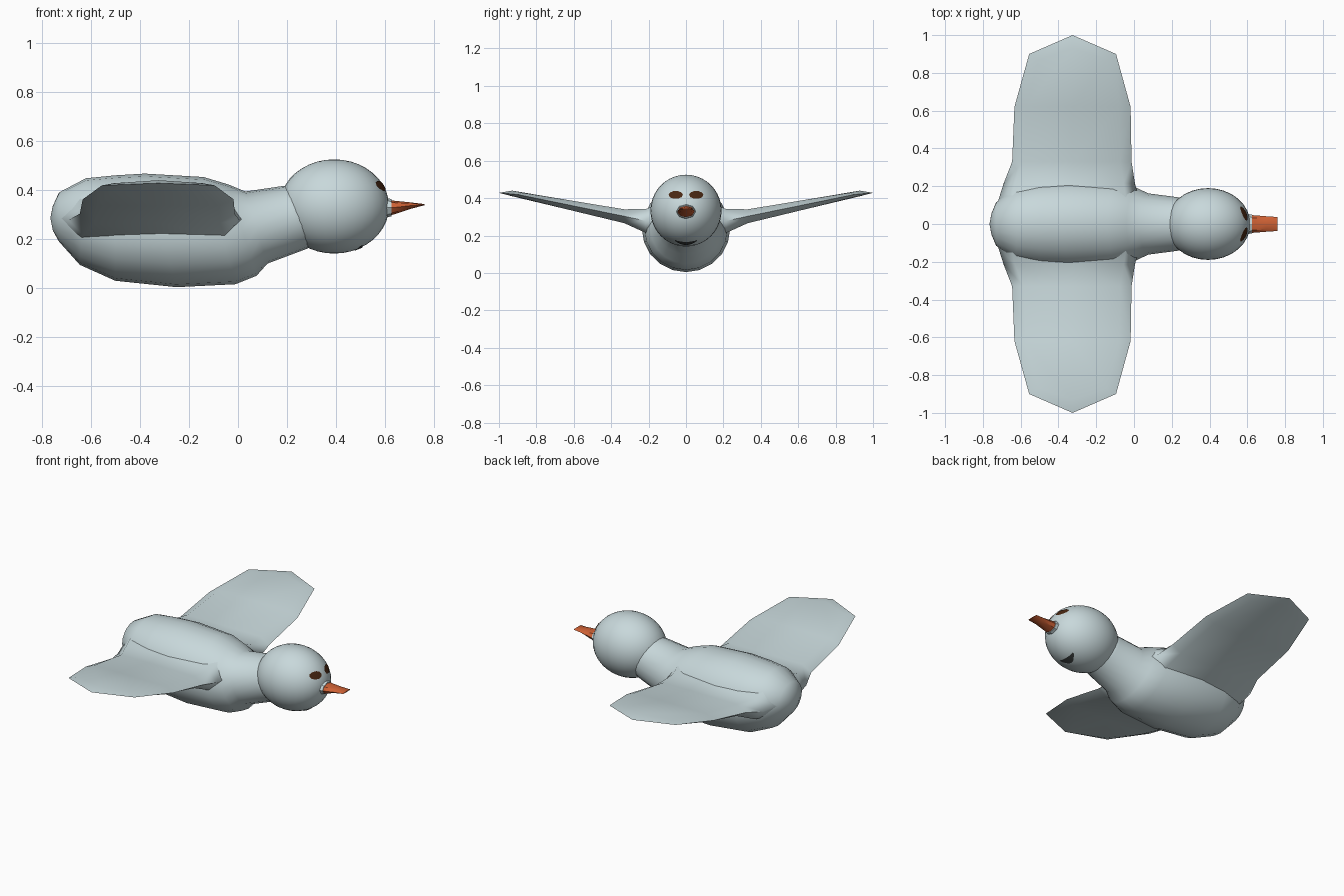
import bpy, bmesh, math
from mathutils import Vector

if "Cube" in bpy.data.objects:
    bpy.data.objects.remove(bpy.data.objects["Cube"])


def material(name, rgb):
    m = bpy.data.materials.new(name)
    m.diffuse_color = (*rgb, 1)
    m.use_nodes = True
    m.node_tree.nodes["Principled BSDF"].inputs["Base Color"].default_value = m.diffuse_color
    return m


FEATHER = material("pale blue grey", (0.58, 0.69, 0.71))
ORANGE = material("orange", (0.62, 0.12, 0.035))
BROWN = material("dark brown", (0.065, 0.02, 0.006))
CHARCOAL = material("charcoal", (0.04, 0.045, 0.045))


def make(name, verts, faces, mat, angle=80):
    mesh = bpy.data.meshes.new(name)
    mesh.from_pydata([tuple(v) for v in verts], [], faces)
    bm = bmesh.new()
    bm.from_mesh(mesh)
    bmesh.ops.recalc_face_normals(bm, faces=bm.faces)
    bm.to_mesh(mesh)
    bm.free()
    ob = bpy.data.objects.new(name, mesh)
    bpy.context.collection.objects.link(ob)
    mesh.materials.append(mat)
    bpy.ops.object.select_all(action='DESELECT')
    ob.select_set(True)
    bpy.context.view_layer.objects.active = ob
    bpy.ops.object.shade_smooth_by_angle(angle=math.radians(angle))
    return ob


def loft(rings, start=None, end=None):
    """Join equal rings into a skin; each end is a cap or a fan to a point."""
    n = len(rings[0])
    verts = [v for r in rings for v in r]
    faces = [(a * n + i, a * n + (i + 1) % n, (a + 1) * n + (i + 1) % n, (a + 1) * n + i)
             for a in range(len(rings) - 1) for i in range(n)]
    for base, tip in ((0, start), ((len(rings) - 1) * n, end)):
        if tip is None:
            faces.append(tuple(range(base, base + n)))
        else:
            verts.append(tip)
            faces += [(base + i, base + (i + 1) % n, len(verts) - 1) for i in range(n)]
    return verts, faces


def oval(xt, zt, xb, zb, hw, n=20):
    """Cross-section between a top point and a bottom point."""
    ring = []
    for i in range(n):
        a = 2 * math.pi * i / n
        c = math.cos(a)
        ring.append(((xt + xb) / 2 + c * (xt - xb) / 2, hw * math.sin(a),
                     (zt + zb) / 2 + c * (zt - zb) / 2))
    return ring


# Body and neck: top x, top z, bottom x, bottom z, half width
stations = [
    (-0.755, 0.335, -0.755, 0.235, 0.055),
    (-0.73, 0.39, -0.73, 0.19, 0.115),
    (-0.62, 0.448, -0.645, 0.095, 0.195),
    (-0.50, 0.460, -0.50, 0.03, 0.225),
    (-0.38, 0.467, -0.25, 0.004, 0.236),
    (-0.14, 0.453, -0.01, 0.016, 0.222),
    (-0.04, 0.423, 0.075, 0.05, 0.19),
    (0.03, 0.394, 0.12, 0.10, 0.162),
    (0.18, 0.416, 0.28, 0.16, 0.142),
    (0.27, 0.42, 0.36, 0.20, 0.12),
]
make("body", *loft([oval(*s) for s in stations], start=(-0.765, 0, 0.285)), FEATHER)

# Head
HC, HR = Vector((0.392, 0, 0.333)), Vector((0.224, 0.19, 0.192))
bpy.ops.mesh.primitive_uv_sphere_add(segments=32, ring_count=20, radius=1, location=HC)
head = bpy.context.object
head.name = "head"
head.scale = HR
bpy.ops.object.transform_apply(location=False, rotation=False, scale=True)
bpy.ops.object.shade_smooth()
head.data.materials.append(FEATHER)

# Wings: y, rear x, front x, middle z, half thickness, rim inset
spans = [
    (0.12, -0.72, 0.03, 0.285, 0.09, 0.07),
    (0.215, -0.69, 0.005, 0.278, 0.064, 0.06),
    (0.33, -0.645, -0.013, 0.303, 0.037, 0.06),
    (0.62, -0.633, -0.018, 0.362, 0.026, 0.06),
    (0.90, -0.555, -0.095, 0.419, 0.015, 0.05),
]
wing_rings = []
for k, (y, xr, xf, z, h, d) in enumerate(spans):
    last = k == len(spans) - 1
    yi, ym = (y - 0.03, y + 0.03) if last else (y, y)
    xm = -0.325
    zi = z - 0.006 if last else z
    zm = z + 0.006 if last else z
    wing_rings.append([(xr, y, z), (xr + d, yi, zi + h), (xm, ym, zm + h), (xf - d, yi, zi + h),
                       (xf, y, z), (xf - d, yi, zi - h), (xm, ym, zm - h), (xr + d, yi, zi - h)])
wings = make("wings", *loft(wing_rings, end=(-0.325, 1.0, 0.428)), FEATHER)
mirror = wings.modifiers.new("mirror", 'MIRROR')
mirror.use_axis = (False, True, False)

# Beak: a tapering wedge with a pale collar at its root
make("beak", *loft([oval(0.60, 0.363, 0.60, 0.29, 0.048, 8),
                    oval(0.64, 0.356, 0.64, 0.302, 0.046, 8),
                    oval(0.70, 0.350, 0.70, 0.322, 0.041, 8),
                    oval(0.76, 0.343, 0.76, 0.338, 0.037, 8)]), ORANGE, 30)
make("beak_collar", *loft([oval(0.59, 0.372, 0.59, 0.285, 0.054, 8),
                           oval(0.626, 0.363, 0.626, 0.293, 0.050, 8)]), FEATHER, 30)


def on_head(y, z, lift=1.015):
    """Point on the front of the head, slightly raised."""
    v, w = y / HR.y, (z - HC.z) / HR.z
    u = math.sqrt(max(0, 1 - v * v - w * w))
    return HC + Vector((u * HR.x, y, w * HR.z)) * lift


# Eyes
for side, label in ((-1, "left"), (1, "right")):
    rim = [on_head(side * 0.054 + 0.038 * math.cos(i * math.pi / 5),
                   0.416 + 0.021 * math.sin(i * math.pi / 5)) for i in range(10)]
    make("eye_" + label, rim + [on_head(side * 0.054, 0.416)],
         [(i, (i + 1) % 10, 10) for i in range(10)], BROWN)

# Smile: crescent plate under the beak
steps = [i / 5 for i in range(-5, 6)]
smile = []
for t in steps:
    low = 0.152 + 0.022 * t * t
    smile += [on_head(0.058 * t, low), on_head(0.058 * t, low + 0.004 + 0.012 * (1 - t * t))]
make("smile", smile, [(2 * i, 2 * i + 1, 2 * i + 3, 2 * i + 2) for i in range(10)], CHARCOAL)
